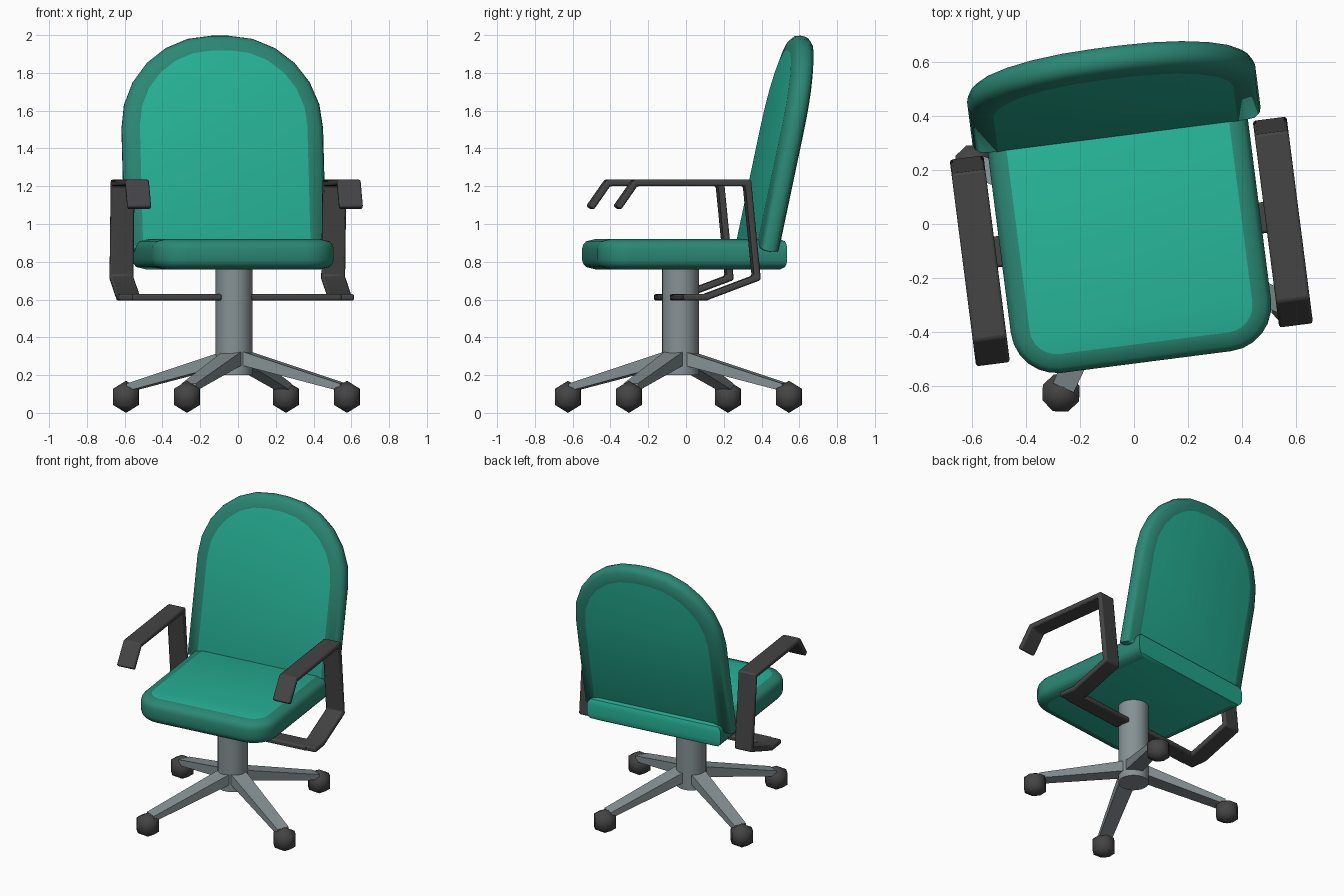
import bpy, bmesh, math
from mathutils import Matrix, Vector

if "Cube" in bpy.data.objects:
    bpy.data.objects.remove(bpy.data.objects["Cube"])


def material(name, rgb):
    m = bpy.data.materials.new(name)
    m.diffuse_color = (*rgb, 1)
    m.use_nodes = True
    m.node_tree.nodes["Principled BSDF"].inputs["Base Color"].default_value = m.diffuse_color
    return m


GREEN = material("bright green fabric", (0.020, 0.45, 0.31))
RIM = material("dark green trim", (0.024, 0.245, 0.175))
STEEL = material("grey steel", (0.24, 0.285, 0.30))
DARK = material("dark grey plastic", (0.058, 0.058, 0.060))

# The upper part of the chair is swivelled a little on its column
SWIVEL = Matrix.Rotation(math.radians(7.3), 4, 'Z') @ Matrix.Translation((-0.018, 0, 0))


def finish(name, bm, mats, matrix=None, angle=40):
    if matrix:
        bm.transform(matrix)
    bmesh.ops.recalc_face_normals(bm, faces=bm.faces[:])
    me = bpy.data.meshes.new(name)
    bm.to_mesh(me)
    bm.free()
    for m in mats:
        me.materials.append(m)
    me.shade_smooth()
    me.set_sharp_from_angle(angle=math.radians(angle))
    ob = bpy.data.objects.new(name, me)
    bpy.context.collection.objects.link(ob)
    return ob


def outline(w, length, rx, ry, n, d):
    """U-shaped outline with two rounded corners, inset by d."""
    half = [(w - d, 0.4 * d)]
    for i in range(n + 1):
        a = math.pi / 2 * i / n
        half.append((w - rx + (rx - d) * math.cos(a), length - ry + (ry - d) * math.sin(a)))
    return half + [(-x, y) for x, y in reversed(half)]


def cushion(name, w, length, rx, ry, n, thick, inset, place):
    """Padded slab: bright faces and open end, dark rounded rim."""
    h = thick / 2
    section = [(inset, h), (inset * 0.3, h - 0.012), (0.006, h - 0.03), (0, h - 0.05)]
    section += [(d, -z) for d, z in reversed(section)]
    bm = bmesh.new()
    loops = [[bm.verts.new(place(x, y, z)) for x, y in outline(w, length, rx, ry, n, d)]
             for d, z in section]
    bm.faces.new(loops[0])
    bm.faces.new(loops[-1])
    count = len(loops[0])
    for a, b in zip(loops, loops[1:]):
        for i in range(count):
            j = (i + 1) % count
            f = bm.faces.new((a[i], a[j], b[j], b[i]))
            f.material_index = 0 if j == 0 else 1
    return finish(name, bm, (GREEN, RIM), SWIVEL)


# Seat, with its square end at the rear
cushion("seat", 0.485, 0.992, 0.17, 0.17, 6, 0.16, 0.07,
        lambda x, y, z: (x, 0.48 - y, 0.84 + z))

# Backrest, leaning back, with its square end at the bottom
T = math.radians(12)
cushion("backrest", 0.537, 1.165, 0.49, 0.50, 6, 0.12, 0.09,
        lambda x, y, z: (x, 0.378 + y * math.sin(T) + z * math.cos(T),
                         0.855 + y * math.cos(T) - z * math.sin(T)))


# Armrests: bent flat strips in the side plane plus a bar to the column
def ribbon(bm, path, u0, u1, thick):
    pts = [Vector(p) for p in path]
    rings = []
    for i, p in enumerate(pts):
        dirs = []
        if i > 0:
            dirs.append((p - pts[i - 1]).normalized())
        if i < len(pts) - 1:
            dirs.append((pts[i + 1] - p).normalized())
        norms = [Vector((-d.y, d.x)) for d in dirs]
        m = sum(norms, Vector((0, 0))).normalized()
        off = m * (thick / 2 / m.dot(norms[0]))
        rings.append([bm.verts.new((u, *(p + s * off)))
                      for u, s in ((u0, 1), (u1, 1), (u1, -1), (u0, -1))])
    bm.faces.new(rings[0])
    bm.faces.new(rings[-1])
    for a, b in zip(rings, rings[1:]):
        for i in range(4):
            j = (i + 1) % 4
            bm.faces.new((a[i], a[j], b[j], b[i]))


ARM = [(-0.438, 1.085), (-0.345, 1.218), (0.255, 1.218), (0.305, 0.715), (0.03, 0.612), (-0.09, 0.612)]
for side, label in ((-1, "left"), (1, "right")):
    for part, path, u0, u1 in (("armrest", ARM, 0.502, 0.628),
                               ("armrest_bar", [(-0.095, 0.612), (0.02, 0.612)], 0.08, 0.56)):
        bm = bmesh.new()
        ribbon(bm, path, side * u0, side * u1, 0.034)
        ob = finish(f"{label}_{part}", bm, (DARK,), SWIVEL)
        mod = ob.modifiers.new("soft edges", 'BEVEL')
        mod.width = 0.01
        mod.segments = 2

# Column
bm = bmesh.new()
bmesh.ops.create_cone(bm, cap_ends=True, segments=20, radius1=0.098, radius2=0.098, depth=0.58)
finish("column", bm, (STEEL,), Matrix.Translation((-0.021, -0.03, 0.49)))

# Four tapered legs with low-poly casters
for k in range(4):
    spin = (Matrix.Translation((-0.008, -0.04, 0))
            @ Matrix.Rotation(math.atan2(-0.585, -0.262) + k * math.pi / 2, 4, 'Z'))
    bm = bmesh.new()
    bmesh.ops.create_cube(bm, size=1)
    for v in bm.verts:
        outer, s, top = v.co.x > 0, math.copysign(1, v.co.y), v.co.z > 0
        if outer:
            v.co = (0.62, s * 0.042, 0.155 if top else 0.115)
        else:
            v.co = (0.0, s * 0.055, 0.342 if top else 0.265)
    finish(f"leg_{k + 1}", bm, (STEEL,), spin)
    bm = bmesh.new()
    bmesh.ops.create_uvsphere(bm, u_segments=8, v_segments=3, radius=0.085)
    finish(f"caster_{k + 1}", bm, (DARK,), spin @ Matrix.Translation((0.641, 0, 0.085)), 80)
